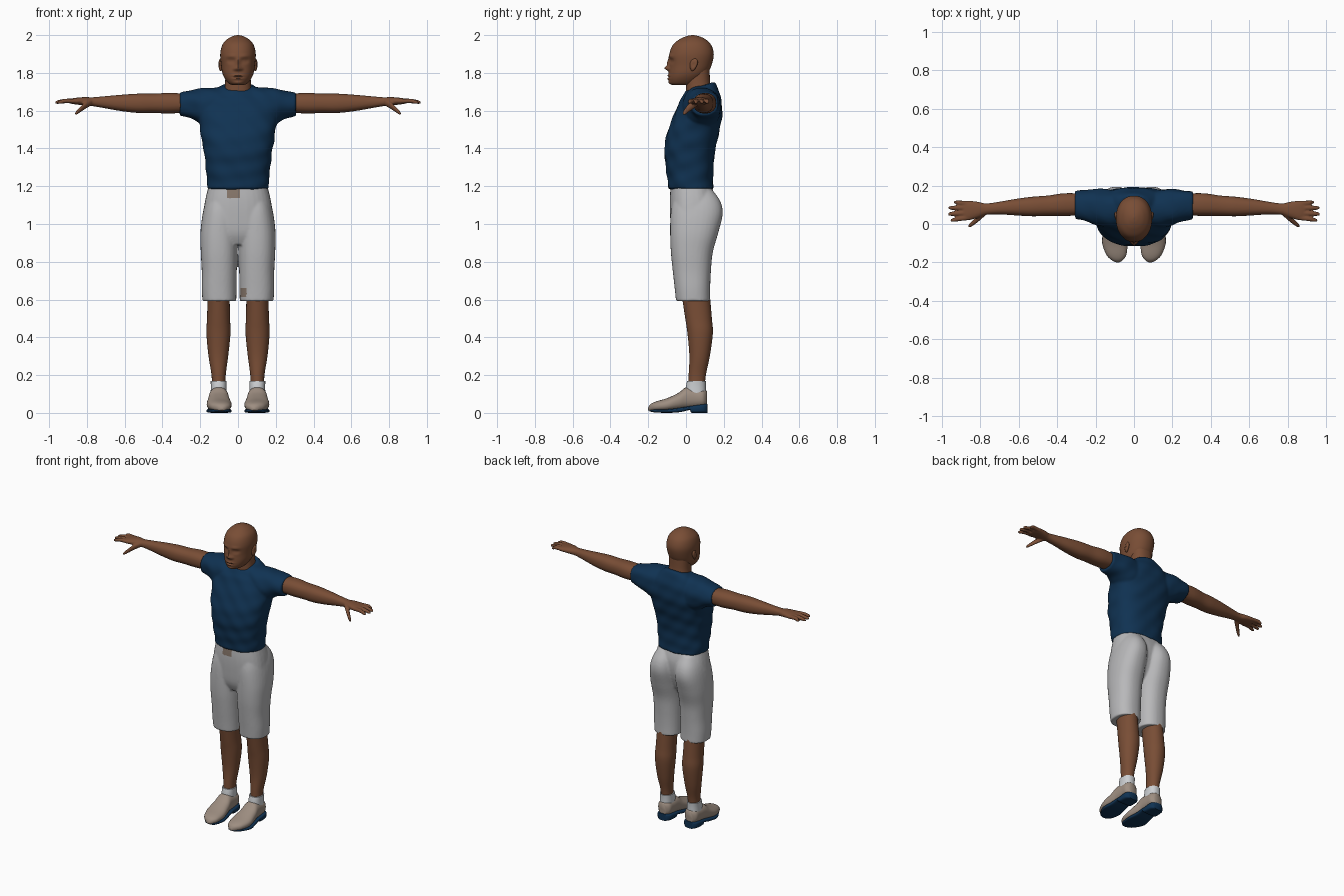
import bpy, bmesh, math
from mathutils import Vector

default = bpy.data.objects.get("Cube")
if default:
    bpy.data.objects.remove(default)


def material(name, rgb):
    mat = bpy.data.materials.new(name)
    mat.use_nodes = True
    mat.diffuse_color = (*rgb, 1)
    bsdf = next(n for n in mat.node_tree.nodes if n.type == 'BSDF_PRINCIPLED')
    bsdf.inputs["Base Color"].default_value = (*rgb, 1)
    return mat


skin = material("brown skin", (0.19, 0.075, 0.036))
navy = material("navy cloth", (0.005, 0.032, 0.085))
white = material("pale grey cloth", (0.48, 0.48, 0.49))
sock_white = material("white sock", (0.6, 0.62, 0.64))
taupe = material("taupe leather", (0.34, 0.27, 0.22))
patch = material("taupe patch", (0.25, 0.19, 0.15))


def catmull(a, b, c, d, t):
    return 0.5 * (2 * b + (c - a) * t + (2 * a - 5 * b + 4 * c - d) * t * t
                  + (3 * b - a - 3 * c + d) * t ** 3)


def loft(bm, rings, axis='z', power=2.3, sides=32, steps=5, flip=1):
    """Skin smooth rings (position, a0, a1, b0, b1[, tilt]) along an axis."""
    rings = [(*r, 0) if len(r) == 5 else r for r in rings]
    dense = []
    for i in range(len(rings) - 1):
        quad = [rings[max(i - 1, 0)], rings[i], rings[i + 1],
                rings[min(i + 2, len(rings) - 1)]]
        for k in range(steps):
            dense.append([catmull(*vals, k / steps) for vals in zip(*quad)])
    dense.append(rings[-1])
    loops = []
    for pos, a0, a1, b0, b1, tilt in dense:
        loop = []
        for k in range(sides):
            ang = math.tau * k / sides
            c, s = math.cos(ang), math.sin(ang)
            u = math.copysign(abs(c) ** (2 / power), c) * (a1 - a0) / 2
            v = math.copysign(abs(s) ** (2 / power), s) * (b1 - b0) / 2
            a, b, t = (a0 + a1) / 2 + u, (b0 + b1) / 2 + v, pos + tilt * v
            x, y, z = {'x': (t, a, b), 'y': (a, t, b), 'z': (a, b, t)}[axis]
            loop.append(bm.verts.new((x * flip, y, max(z, 0))))
        loops.append(loop)
    for low, high in zip(loops, loops[1:]):
        for k in range(sides):
            n = (k + 1) % sides
            bm.faces.new((low[k], low[n], high[n], high[k]))
    bm.faces.new(loops[0])
    bm.faces.new(loops[-1])


def body(rows):
    """Rings symmetric in x from (z, half width, front, back[, tilt])."""
    return [(r[0], -r[1], r[1], *r[2:]) for r in rows]


def finish(name, bm, mats, voxel=0):
    """Make the object, optionally fusing its pieces into one surface."""
    bmesh.ops.recalc_face_normals(bm, faces=bm.faces)
    mesh = bpy.data.meshes.new(name)
    bm.to_mesh(mesh)
    bm.free()
    ob = bpy.data.objects.new(name, mesh)
    bpy.context.collection.objects.link(ob)
    if voxel:
        remesh = ob.modifiers.new("fuse", 'REMESH')
        remesh.mode, remesh.voxel_size = 'VOXEL', voxel
        smooth = ob.modifiers.new("soften", 'SMOOTH')
        smooth.factor, smooth.iterations = 0.5, 4
        graph = bpy.context.evaluated_depsgraph_get()
        mesh = bpy.data.meshes.new_from_object(ob.evaluated_get(graph))
        ob.modifiers.clear()
        ob.data = mesh
    mesh.materials.clear()
    for mat in mats:
        mesh.materials.append(mat)
    for poly in mesh.polygons:
        poly.use_smooth = True
        poly.material_index = 0
    mesh.set_sharp_from_angle(angle=math.radians(50))
    return ob


# Head: an egg loft with the face pushed in and out by soft bumps
bm = bmesh.new()
loft(bm, body([(1.735, .03, -.07, .03), (1.745, .05, -.085, .06), (1.77, .07, -.092, .09),
               (1.80, .083, -.091, .115), (1.84, .089, -.088, .135), (1.9, .094, -.088, .147),
               (1.95, .082, -.068, .132), (1.98, .055, -.03, .1), (1.995, .026, .005, .065),
               (2.0, .004, .03, .04)]), sides=72, steps=7, power=2.15)
bumps = [(0, 1.825, .014, .012, -.024), (0, 1.852, .009, .022, -.012),
         (.017, 1.82, .008, .007, -.009), (.036, 1.865, .019, .012, .014),
         (.036, 1.865, .01, .006, -.007), (.035, 1.887, .025, .008, -.007),
         (0, 1.786, .024, .005, -.008), (0, 1.769, .02, .005, -.008),
         (0, 1.778, .026, .003, .004), (0, 1.748, .022, .009, -.006)]
for v in bm.verts:
    if v.co.y < 0.01:
        x, z = abs(v.co.x), v.co.z
        v.co.y += sum(d * math.exp(-((x - bx) / sx) ** 2 - ((z - bz) / sz) ** 2)
                      for bx, bz, sx, sz, d in bumps)
finish("head", bm, [skin])

bm = bmesh.new()
loft(bm, body([(1.64, .085, 0, .15), (1.7, .074, 0, .14), (1.75, .068, 0, .128),
               (1.82, .067, .005, .125)]))
finish("neck", bm, [skin])

# Shirt: torso fused with both sleeves, then lightly creased
bm = bmesh.new()
loft(bm, body([(1.185, .162, -.093, .145), (1.3, .17, -.106, .145), (1.4, .184, -.114, .156),
               (1.5, .2, -.094, .178), (1.58, .208, -.062, .191), (1.65, .185, -.034, .187),
               (1.695, .135, -.012, .172, .15), (1.728, .082, .0, .15, .3)]), power=2.5, sides=48)
for side in (1, -1):
    loft(bm, [(.06, -.01, .165, 1.5, 1.73), (.13, -.02, .18, 1.5, 1.722),
              (.2, -.005, .182, 1.53, 1.717), (.25, .015, .177, 1.557, 1.708),
              (.307, .025, .17, 1.575, 1.694)], 'x', flip=side)
shirt = finish("shirt", bm, [navy], voxel=.008)
for v in shirt.data.vertices:
    x, y, z = v.co
    fold = math.sin(z * 55 + x * 22) * math.sin(x * 30 - z * 12 + y * 25)
    v.co += Vector(v.normal) * 0.003 * fold

# Shorts: hips fused with two legs, with small patches chosen by position
bm = bmesh.new()
loft(bm, body([(.89, .12, -.05, .08), (.95, .18, -.075, .12), (1.04, .185, -.084, .15),
               (1.13, .173, -.086, .155), (1.21, .153, -.08, .132)]), power=2.5)
for side in (1, -1):
    loft(bm, [(.592, .009, .188, -.053, .128), (.66, .008, .192, -.06, .128),
              (.75, .006, .192, -.07, .132), (.85, .003, .197, -.08, .142),
              (.95, 0, .199, -.084, .17), (1.05, .0, .188, -.082, .194),
              (1.12, .01, .17, -.07, .182), (1.18, .03, .14, -.05, .14)], flip=side)
shorts = finish("shorts", bm, [white, patch], voxel=.007)
for poly in shorts.data.polygons:
    x, y, z = poly.center
    belt = -.06 < x < .012 and 1.135 < z < 1.185
    hem = .012 < x < .045 and .615 < z < .66
    if y < 0 and poly.normal.y < -.2 and (belt or hem):
        poly.material_index = 1

for side, label in ((1, "left"), (-1, "right")):
    # Ear
    bm = bmesh.new()
    bmesh.ops.create_uvsphere(bm, u_segments=20, v_segments=14, radius=1)
    for v in bm.verts:
        dish = .5 * math.exp(-6 * (v.co.y ** 2 + v.co.z ** 2)) if v.co.x > 0 else 0
        width = 1 + .25 * v.co.z
        v.co = (side * (.091 + .013 * (v.co.x - dish) + .004 * v.co.y),
                .04 + .02 * v.co.y * width + .006 * v.co.z, 1.843 + .033 * v.co.z)
    finish(label + "_ear", bm, [skin])

    # Arm with palm, four fingers and a thumb
    bm = bmesh.new()
    loft(bm, [(.25, .045, .158, 1.592, 1.688), (.36, .042, .16, 1.585, 1.694),
              (.45, .042, .148, 1.588, 1.69), (.53, .04, .142, 1.588, 1.69),
              (.62, .045, .13, 1.598, 1.684), (.7, .05, .116, 1.612, 1.677),
              (.77, .048, .107, 1.624, 1.671), (.81, .033, .115, 1.628, 1.672),
              (.86, .02, .122, 1.633, 1.668), (.89, .022, .12, 1.638, 1.662)], 'x', flip=side)
    for base, tip, reach in ((.033, .02, .955), (.058, .052, .968),
                             (.084, .084, .966), (.108, .113, .938)):
        mid = (base + tip) / 2
        loft(bm, [(x, y - r, y + r, z - r, z + r) for x, y, z, r in (
            (.85, base, 1.65, .012), (.91, mid, 1.652, .012),
            (reach - .012, tip, 1.645, .01), (reach, tip, 1.643, .005))], 'x', sides=12, flip=side)
    loft(bm, [(x, y - r, y + r, z - r, z + r) for x, y, z, r in (
        (.775, .06, 1.645, .017), (.805, .035, 1.63, .019), (.835, .008, 1.606, .015),
        (.856, -.008, 1.588, .011), (.863, -.012, 1.582, .005))], 'x', sides=12, flip=side)
    finish(label + "_arm", bm, [skin], voxel=.005)

    # Lower leg
    bm = bmesh.new()
    loft(bm, [(.12, .067, .138, .012, .098), (.2, .065, .14, .014, .105),
              (.3, .052, .156, .018, .126), (.42, .04, .167, .008, .142),
              (.5, .042, .164, -.004, .137), (.64, .045, .16, -.025, .125)],
         power=2.1, flip=side)
    finish(label + "_leg", bm, [skin])

    # Sock
    bm = bmesh.new()
    loft(bm, [(.09, .06, .145, -.005, .106), (.14, .06, .144, .0, .105),
              (.17, .06, .145, .006, .106)], flip=side)
    finish(label + "_sock", bm, [sock_white])

    # Shoe upper
    bm = bmesh.new()
    loft(bm, [(-.2, .078, .092, .014, .028), (-.188, .058, .116, .01, .046),
              (-.16, .04, .144, .008, .06), (-.1, .034, .165, .008, .078),
              (-.04, .043, .16, .015, .106), (.0, .05, .154, .02, .135),
              (.05, .052, .15, .025, .132), (.09, .055, .147, .03, .128),
              (.11, .075, .127, .035, .115)], 'y', flip=side)
    finish(label + "_shoe", bm, [taupe])

    # Sole with raised arch and heel
    bm = bmesh.new()
    loft(bm, [(-.192, .07, .1, .008, .02), (-.17, .047, .13, .003, .02),
              (-.1, .034, .166, 0, .02), (-.03, .045, .158, .004, .028),
              (.02, .049, .153, .015, .036), (.03, .049, .153, 0, .038),
              (.09, .051, .151, 0, .047), (.113, .07, .132, 0, .047)],
         'y', power=4, steps=3, flip=side)
    finish(label + "_sole", bm, [navy])
